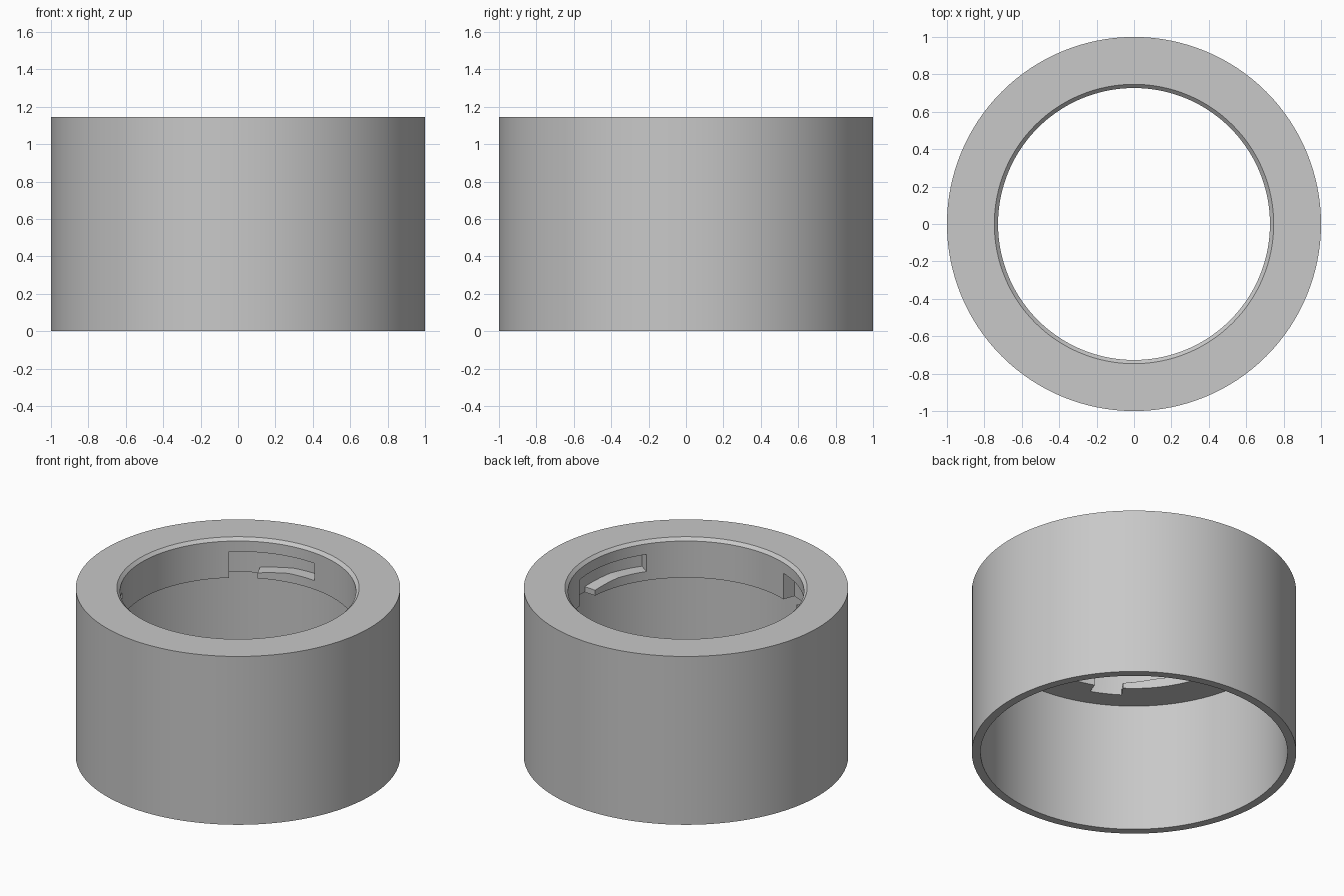
import bpy, bmesh, math

cube = bpy.data.objects.get("Cube")
if cube:
    bpy.data.objects.remove(cube, do_unlink=True)

SEGMENTS = 128
HEIGHT, LEDGE = 1.145, 0.876
NECK, BORE, SLOT = 0.727, 0.946, 0.81

grey = bpy.data.materials.new("grey")
grey.use_nodes = True
grey.diffuse_color = (0.58, 0.58, 0.58, 1)
grey.node_tree.nodes["Principled BSDF"].inputs["Base Color"].default_value = grey.diffuse_color


def make_object(name, bm):
    bmesh.ops.recalc_face_normals(bm, faces=bm.faces)
    mesh = bpy.data.meshes.new(name)
    bm.to_mesh(mesh)
    bm.free()
    mesh.materials.append(grey)
    obj = bpy.data.objects.new(name, mesh)
    bpy.context.collection.objects.link(obj)
    return obj


def polar(r, angle, z):
    return (r * math.cos(angle), r * math.sin(angle), z)


def bridge(bm, a, b):
    for i in range(len(a)):
        j = (i + 1) % len(a)
        bm.faces.new((a[i], a[j], b[j], b[i]))


# Ring body: closed profile turned about z
profile = [(1, 0), (1, HEIGHT), (NECK + 0.02, HEIGHT), (NECK, HEIGHT - 0.02),
           (NECK, LEDGE), (BORE, LEDGE), (BORE, 0)]
bm = bmesh.new()
rings = [[bm.verts.new(polar(r, math.tau * s / SEGMENTS, z)) for r, z in profile]
         for s in range(SEGMENTS)]
for s in range(SEGMENTS):
    bridge(bm, rings[s], rings[(s + 1) % SEGMENTS])
ring = make_object("collar_ring", bm)


# Bayonet slots: open entry, rising ramp, then a level seat
START, ENTRY_END, RAMP_END, END = 129.4, 115.4, 100, 84.6
TOP, RAMP_LOW, SEAT = 1.053, 0.913, 0.937


def steps(a, b, low, high, n=6):
    return [(a + (b - a) * i / n, low + (high - low) * i / n) for i in range(n + 1)]


stations = (steps(START, ENTRY_END + 0.02, 0.8, 0.8)
            + steps(ENTRY_END, RAMP_END, RAMP_LOW, SEAT)
            + steps(RAMP_END, END, SEAT, SEAT)[1:])
bm = bmesh.new()
for turn in (0, 120, 240):
    sections = []
    for degrees, floor in stations:
        a = math.radians(degrees + turn)
        sections.append([bm.verts.new(polar(r, a, z)) for r, z in
                         ((0.65, floor), (SLOT, floor), (SLOT, TOP), (0.65, TOP))])
    for a, b in zip(sections, sections[1:]):
        bridge(bm, a, b)
    bm.faces.new(sections[0])
    bm.faces.new(sections[-1])
cutter = make_object("slot_cutter", bm)
cutter.hide_render = True

# Cut the slots into the neck
cut = ring.modifiers.new("slots", "BOOLEAN")
cut.operation = "DIFFERENCE"
cut.solver = "EXACT"
cut.object = cutter
bpy.ops.object.select_all(action="DESELECT")
ring.select_set(True)
bpy.context.view_layer.objects.active = ring
bpy.ops.object.modifier_apply(modifier=cut.name)
bpy.data.objects.remove(cutter, do_unlink=True)
bpy.ops.object.shade_smooth_by_angle(angle=math.radians(30))
